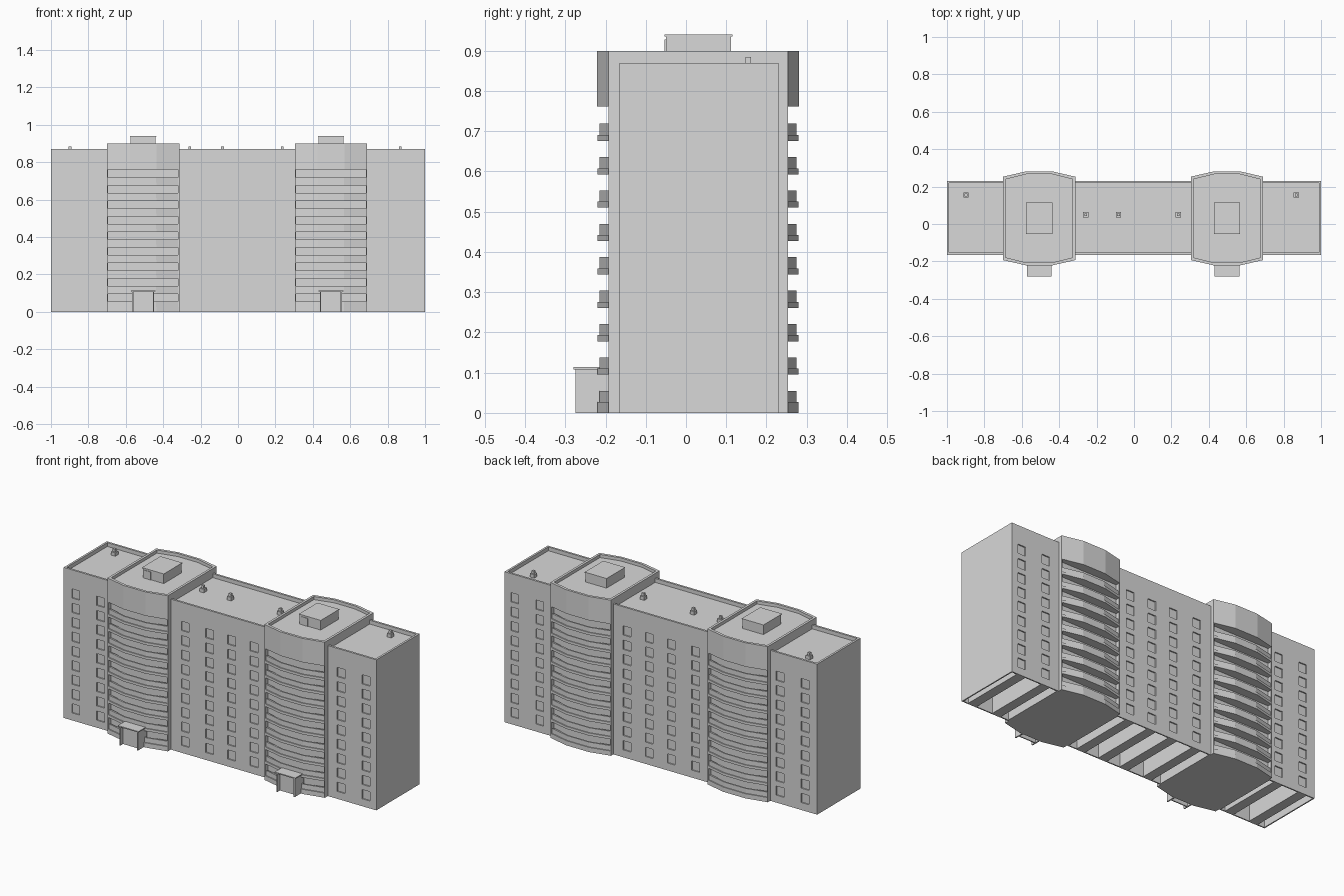
import bpy, bmesh

cube = bpy.data.objects.get("Cube")
if cube:
    bpy.data.objects.remove(cube)

concrete = bpy.data.materials.new("grey concrete")
concrete.use_nodes = True
GREY = (0.69, 0.69, 0.69, 1)
concrete.diffuse_color = GREY
concrete.node_tree.nodes["Principled BSDF"].inputs["Base Color"].default_value = GREY

FRONT, BACK = -0.165, 0.23        # main walls
T_FRONT, T_BACK = -0.193, 0.253   # tower corners
HALF, BULGE = 0.193, 0.028        # tower half width, bow of its faces
FLOORS, STEP = 9, 0.083
TOWERS = (-0.507, 0.497)


def finish(name, bm):
    bmesh.ops.recalc_face_normals(bm, faces=bm.faces)
    mesh = bpy.data.meshes.new(name)
    bm.to_mesh(mesh)
    bm.free()
    mesh.materials.append(concrete)
    obj = bpy.data.objects.new(name, mesh)
    bpy.context.collection.objects.link(obj)
    return obj


def add_box(bm, x0, x1, y0, y1, z0, z1):
    verts = bmesh.ops.create_cube(bm, size=1)["verts"]
    for v in verts:
        v.co.x = x1 if v.co.x > 0 else x0
        v.co.y = y1 if v.co.y > 0 else y0
        v.co.z = z1 if v.co.z > 0 else z0


def boxes(name, *specs):
    bm = bmesh.new()
    for s in specs:
        add_box(bm, *s)
    return finish(name, bm)


def add_prism(bm, points, z0, z1):
    low = [bm.verts.new((x, y, z0)) for x, y in points]
    high = [bm.verts.new((x, y, z1)) for x, y in points]
    bm.faces.new(low)
    bm.faces.new(high)
    for i in range(len(points)):
        j = (i + 1) % len(points)
        bm.faces.new((low[i], low[j], high[j], high[i]))


def cut(obj, cutter):
    cutter.hide_render = True
    mod = obj.modifiers.new("cut", 'BOOLEAN')
    mod.operation, mod.solver, mod.object = 'DIFFERENCE', 'EXACT', cutter
    bpy.context.view_layer.objects.active = obj
    bpy.ops.object.modifier_apply(modifier=mod.name)
    bpy.data.objects.remove(cutter)


def arc(cx, side, inset=0.0):
    """Three-facet bowed face, from left to right; side is -1 front, 1 back."""
    base = T_FRONT if side < 0 else T_BACK
    return [(cx + f * (HALF - inset), base + side * (bow - inset))
            for f, bow in ((-1, 0), (-0.37, BULGE), (0.37, BULGE), (1, 0))]


def outline(cx, inset=0.0):
    return arc(cx, -1, inset) + arc(cx, 1, inset)[::-1]


# Blocks between the towers: shallow windows, sunken roof and hollow rooms
def block(name, x0, x1, columns):
    wall, win = 0.007, 0.025
    obj = boxes(name, (x0, x1, FRONT, BACK, 0, 0.87))
    cuts = []
    for x in columns:
        for i in range(FLOORS):
            z = 0.043 + STEP * i
            for y in (FRONT, BACK):
                cuts.append((x - win, x + win, y - wall, y + wall, z, z + 0.053))
    edges = [x0 + wall]
    for x in columns:
        edges += [x - win - 0.003, x + win + 0.003]
    edges.append(x1 - wall)
    for a, b in zip(edges[::2], edges[1::2]):
        cuts.append((a, b, FRONT + wall, BACK - wall, -0.1, 0.835))
    rim = 0.012
    left = x0 + rim if x0 < -0.9 else x0 - rim
    right = x1 - rim if x1 > 0.9 else x1 + rim
    cuts.append((left, right, FRONT + rim, BACK - rim, 0.848, 1))
    cut(obj, boxes("cutter", *cuts))


block("right_block", -1, TOWERS[0] - HALF, (-0.922, -0.763))
block("middle_block", TOWERS[0] + HALF, TOWERS[1] - HALF, (-0.222, -0.067, 0.074, 0.217))
block("left_block", TOWERS[1] + HALF, 1, (0.775, 0.934))


# Stair towers with bowed balconies
def tower(prefix, cx):
    inner = HALF - 0.006
    boxes(prefix + "_tower_core",
          (cx - inner, cx + inner, T_FRONT + 0.024, T_BACK - 0.024, 0.01, 0.77))
    boxes(prefix + "_tower_side_walls",
          (cx - HALF, cx - inner, T_FRONT, T_BACK, 0, 0.77),
          (cx + inner, cx + HALF, T_FRONT, T_BACK, 0, 0.77))

    # Top band with parapet
    bm = bmesh.new()
    add_prism(bm, outline(cx), 0.762, 0.9)
    top = finish(prefix + "_tower_top", bm)
    bm = bmesh.new()
    add_prism(bm, outline(cx, 0.014), 0.882, 1)
    cut(top, finish("cutter", bm))

    # Floor slabs and railings; the lowest slab reaches the ground
    slabs, rails = bmesh.new(), bmesh.new()
    for i in range(FLOORS):
        z = 0.027 + STEP * i
        add_prism(slabs, outline(cx, 0.001), z - 0.015 if i else 0, z)
        for side in (-1, 1):
            add_prism(rails, arc(cx, side, 0.006) + arc(cx, side, 0.014)[::-1],
                      z, z + 0.028)
    finish(prefix + "_balcony_slabs", slabs)
    finish(prefix + "_balcony_railings", rails)

    # Roof hut with cap and door
    boxes(prefix + "_roof_hut", (cx - 0.067, cx + 0.067, -0.05, 0.112, 0.88, 0.936))
    boxes(prefix + "_hut_cap", (cx - 0.07, cx + 0.07, -0.054, 0.116, 0.936, 0.94))
    boxes(prefix + "_hut_door", (cx - 0.06, cx - 0.015, -0.053, -0.049, 0.88, 0.928))

    # Entrance porch: side walls, front screen, canopy
    specs = [(cx - 0.066, cx + 0.066, -0.28, -0.195, 0.108, 0.114),
             (cx - 0.055, cx + 0.055, -0.252, -0.246, 0, 0.108)]
    for s in (-1, 1):
        a, b = sorted((cx + s * 0.059, cx + s * 0.052))
        specs.append((a, b, -0.275, -0.19, 0, 0.108))
    boxes(prefix + "_porch", *specs)


for prefix, cx in zip(("right", "left"), TOWERS):
    tower(prefix, cx)

# Roof vents
for n, (x, y) in enumerate(((-0.898, 0.155), (-0.258, 0.05), (-0.083, 0.05),
                            (0.237, 0.05), (0.867, 0.155))):
    boxes("roof_vent_%d" % (n + 1),
          (x - 0.014, x + 0.014, y - 0.014, y + 0.014, 0.845, 0.868),
          (x - 0.007, x + 0.007, y - 0.007, y + 0.007, 0.868, 0.884))
